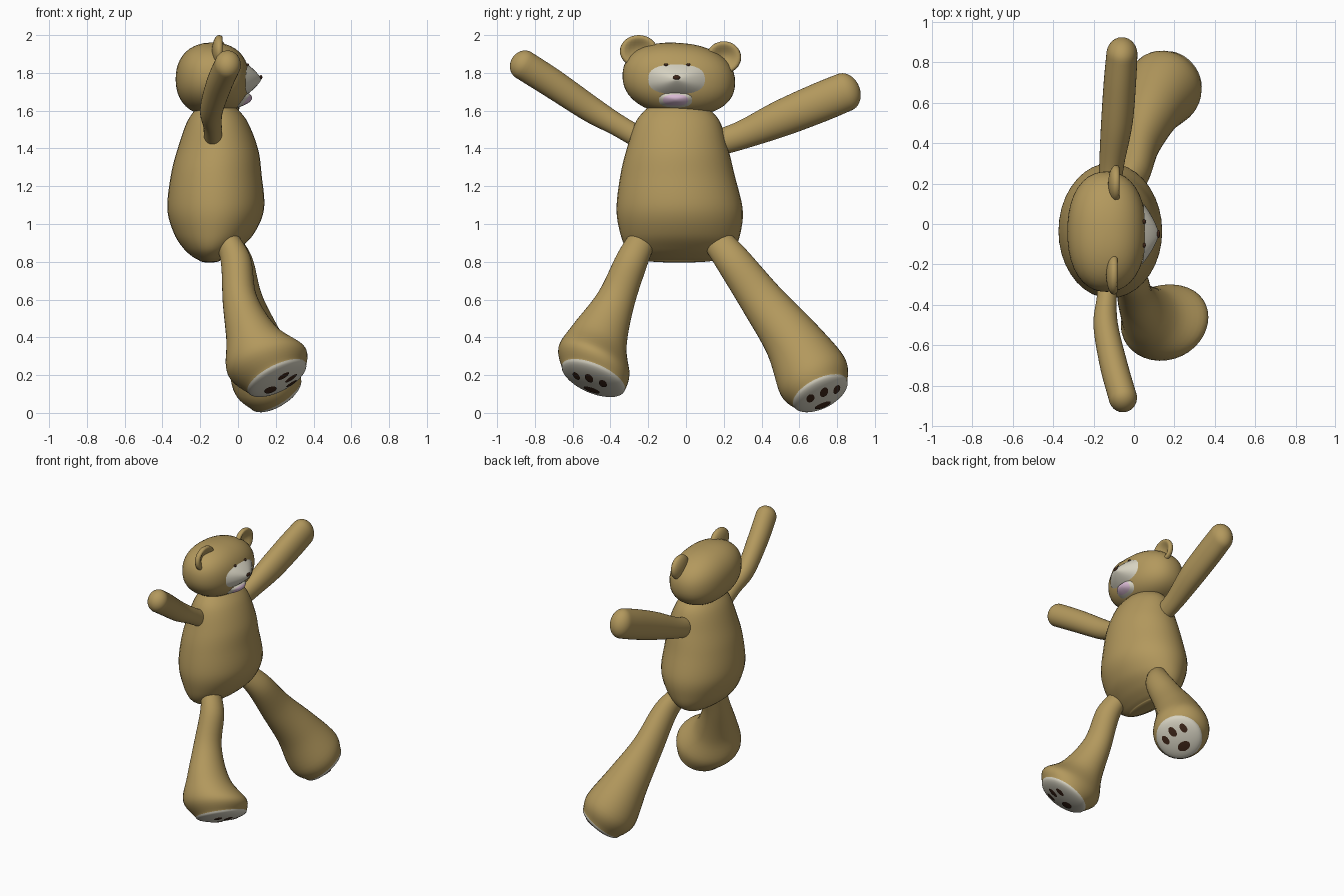
import bpy, bmesh, math
from mathutils import Vector

if "Cube" in bpy.data.objects:
    bpy.data.objects.remove(bpy.data.objects["Cube"])

COLORS = {"tan_fur": (.45, .317, .11), "cream": (.68, .65, .54),
          "dark_brown": (.05, .02, .01), "pink": (.68, .48, .64)}
MATS = {}
for k, c in COLORS.items():
    MATS[k] = bpy.data.materials.new(k)
    MATS[k].diffuse_color = (*c, 1)


def finish(name, bm, mats):
    bmesh.ops.recalc_face_normals(bm, faces=bm.faces)
    me = bpy.data.meshes.new(name)
    for f in bm.faces:
        f.smooth = True
    bm.to_mesh(me)
    bm.free()
    for m in mats:
        me.materials.append(MATS[m])
    ob = bpy.data.objects.new(name, me)
    bpy.context.collection.objects.link(ob)
    return ob


def skin(bm, rings, tip=None, mat_from=10**6):
    """Join rings of points with quads, optionally ending in a tip."""
    vr = [[bm.verts.new(p) for p in r] for r in rings]
    n = len(vr[0])
    for i in range(len(vr) - 1):
        for j in range(n):
            k = (j + 1) % n
            f = bm.faces.new((vr[i][j], vr[i][k], vr[i + 1][k], vr[i + 1][j]))
            f.material_index = int(i >= mat_from)
    if tip is not None:
        t = bm.verts.new(tip)
        for j in range(n):
            f = bm.faces.new((vr[-1][j], vr[-1][(j + 1) % n], t))
            f.material_index = int(len(vr) > mat_from)
    return vr


def frame(n):
    n = Vector(n).normalized()
    a = (Vector((1, 0, 0)) - n * n.x).normalized()
    return n, a, n.cross(a)


def catmull(p, q, r, s, t):
    return [.5 * (2 * b + (c - a) * t + (2 * a - 5 * b + 4 * c - d) * t * t
                  + (3 * b - a - 3 * c + d) * t ** 3) for a, b, c, d in zip(p, q, r, s)]


def loft(name, secs, n0, n1, h, mats=("tan_fur",), sides=36, sub=6):
    """Smooth tube through (x, y, z, radius_a, radius_b), closed by a dome of height h."""
    rings, m = [], len(secs) - 1

    def ring(c, fr, ra, rb):
        return [c + fr[1] * ra * math.cos(w) + fr[2] * rb * math.sin(w)
                for w in (2 * math.pi * j / sides for j in range(sides))]
    for i in range(m):
        p, q, r, s = (secs[min(max(i + d, 0), m)] for d in (-1, 0, 1, 2))
        for k in range(sub):
            v = catmull(p, q, r, s, k / sub)
            w = ((i + k / sub) / m) ** 2
            rings.append(ring(Vector(v[:3]), frame(Vector(n0).lerp(Vector(n1), w)), v[3], v[4]))
    fr = frame(n1)
    x, y, z, ra, rb = secs[-1]
    c = Vector((x, y, z))
    cap = len(rings)
    for k in range(9):
        g = k / 9 * math.pi / 2
        rings.append(ring(c + fr[0] * h * math.sin(g), fr, ra * math.cos(g), rb * math.cos(g)))
    bm = bmesh.new()
    vr = skin(bm, rings, c + fr[0] * h, cap if len(mats) > 1 else 10**6)
    bm.faces.new(vr[0])
    finish(name, bm, mats)


# Body, from neck to bottom
loft("body", [(-.115, -.045, 1.64, .08, .13), (-.11, -.043, 1.55, .155, .218),
              (-.107, -.045, 1.4, .212, .268), (-.115, -.045, 1.26, .24, .302),
              (-.118, -.034, 1.08, .256, .334), (-.127, -.03, .95, .212, .318),
              (-.14, -.03, .87, .148, .285), (-.148, -.035, .825, .09, .225),
              (-.15, -.035, .808, .055, .18)], (0, 0, -1), (0, 0, -1), .012)

# Arms
loft("right_arm", [(-.13, -.22, 1.44, .05, .058), (-.135, -.36, 1.522, .049, .058),
                   (-.14, -.5, 1.605, .061, .069), (-.1, -.7, 1.74, .069, .077),
                   (-.055, -.86, 1.842, .07, .079)], (-.05, -.84, .53), (.15, -.84, .5), .07)
loft("left_arm", [(-.12, .17, 1.43, .055, .07), (-.11, .3, 1.472, .062, .075),
                  (-.085, .5, 1.557, .078, .096), (-.07, .7, 1.64, .08, .104),
                  (-.06, .84, 1.698, .077, .103)], (.05, .9, .4), (.05, .92, .36), .082)

# Legs with cream soles and dark paw pads
PADS = [(-.06, 0, .034, .046), (.045, -.076, .034, .022), (.066, 0, .037, .024), (.045, .076, .034, .022)]
SOLE_H = .045


def leg(name, secs, n0, n1, turn):
    loft(name, secs, n0, n1, SOLE_H, ("tan_fur", "cream"))
    n, a, b = frame(n1)
    x, y, z, ra, rb = secs[-1]
    ct, st = math.cos(turn), math.sin(turn)

    def on_sole(p, q):
        u, v = p * ct - q * st, p * st + q * ct
        s = max(0, 1 - (u / ra) ** 2 - (v / rb) ** 2)
        return Vector((x, y, z)) + a * u + b * v + n * (SOLE_H * math.sqrt(s) + .004)
    bm = bmesh.new()
    for u, v, pu, pv in PADS:
        rings = [[on_sole(u + pu * s * math.cos(w), v + pv * s * math.sin(w))
                  for w in (math.tau * j / 20 for j in range(20))] for s in (1, .75, .5, .25)]
        skin(bm, rings, on_sole(u, v))
    ob = finish(name + "_paw_pads", bm, ["dark_brown"])
    if ob.data.polygons[0].normal.dot(n) < 0:
        ob.data.flip_normals()


leg("right_leg", [(-.07, -.22, .94, .065, .07), (-.012, -.285, .81, .08, .085),
                  (.01, -.37, .6, .092, .102), (.075, -.455, .41, .14, .153),
                  (.15, -.487, .275, .217, .203), (.205, -.49, .188, .172, .18)],
    (.1, -.4, -.9), (.42, -.36, -.83), .3)
leg("left_leg", [(-.07, .15, .93, .065, .075), (-.005, .245, .81, .08, .092),
                 (.03, .4, .6, .1, .116), (.085, .56, .39, .145, .152),
                 (.147, .67, .195, .187, .196), (.198, .71, .107, .155, .158)],
    (.1, .55, -.8), (.48, .4, -.78), -.3)

# Head: slightly boxy ellipsoid, leaning a little to one side
HC, HR, E, LEAN = Vector((-.135, -.038, 1.767)), Vector((.195, .298, .192)), 2.25, .06


def sphere(u=40, v=24):
    bm = bmesh.new()
    bmesh.ops.create_uvsphere(bm, u_segments=u, v_segments=v, radius=1)
    return bm


bm = sphere()
for v in bm.verts:
    k = sum(abs(c) ** E for c in v.co) ** (-1 / E)
    v.co = HC + Vector(c * k * r for c, r in zip(v.co, HR))
    v.co.z -= LEAN * (v.co.y - HC.y)
finish("head", bm, ["tan_fur"])

# Ears with cupped fronts
for name, c, r in (("right_ear", (-.1, -.25, 1.915), (.038, .1, .085)),
                   ("left_ear", (-.09, .2, 1.882), (.038, .092, .085))):
    bm = sphere(24, 16)
    for v in bm.verts:
        if v.co.x > 0:
            v.co.x *= 1.8 * (v.co.y ** 2 + v.co.z ** 2) - .4
        v.co = Vector(c) + Vector(p * q for p, q in zip(v.co, r))
    finish(name, bm, ["tan_fur"])


def head_x(y, z):
    z += LEAN * (y - HC.y)
    s = 1 - abs((y - HC.y) / HR.y) ** E - abs((z - HC.z) / HR.z) ** E
    return HC.x + HR.x * max(s, 0) ** (1 / E)


def face_patch(name, cy, cz, hy, hz, bump, power, mats, lift=.004, inner=10**6):
    """Raised patch following the head, rising to the middle."""
    def pt(s, w):
        cw, sw = math.cos(w), math.sin(w)
        k = (abs(cw) ** 2.6 + abs(sw) ** 2.6) ** (-1 / 2.6) * s
        y, z = cy + hy * k * cw, cz + hz * k * sw
        return Vector((head_x(y, z) + lift + bump * (1 - s ** power), y, z))
    bm = bmesh.new()
    rings = [[pt(1 - i / 8, math.tau * j / 32) for j in range(32)] for i in range(8)]
    skin(bm, rings, pt(0, 0), inner)
    ob = finish(name, bm, mats)
    if ob.data.polygons[0].normal.x < 0:
        ob.data.flip_normals()


# Muzzle, mouth, nose and eyes
face_patch("muzzle", -.05, 1.766, .15, .078, .06, 1.2, ["cream"])
face_patch("mouth", -.055, 1.656, .088, .039, .035, 2, ["cream", "pink"], inner=2)
for name, c, r in (("nose", (.121, -.05, 1.776), (.008, .02, .012)),
                   ("right_eye", (.05, -.105, 1.843), (.009, .011, .008)),
                   ("left_eye", (.05, .012, 1.843), (.009, .011, .008))):
    bm = sphere(16, 10)
    for v in bm.verts:
        v.co = Vector(c) + Vector(p * q for p, q in zip(v.co, r))
    finish(name, bm, ["dark_brown"])

for m in bpy.data.materials:
    if m.users and not m.is_grease_pencil:
        m.use_nodes = True
        m.node_tree.nodes["Principled BSDF"].inputs["Base Color"].default_value = m.diffuse_color
